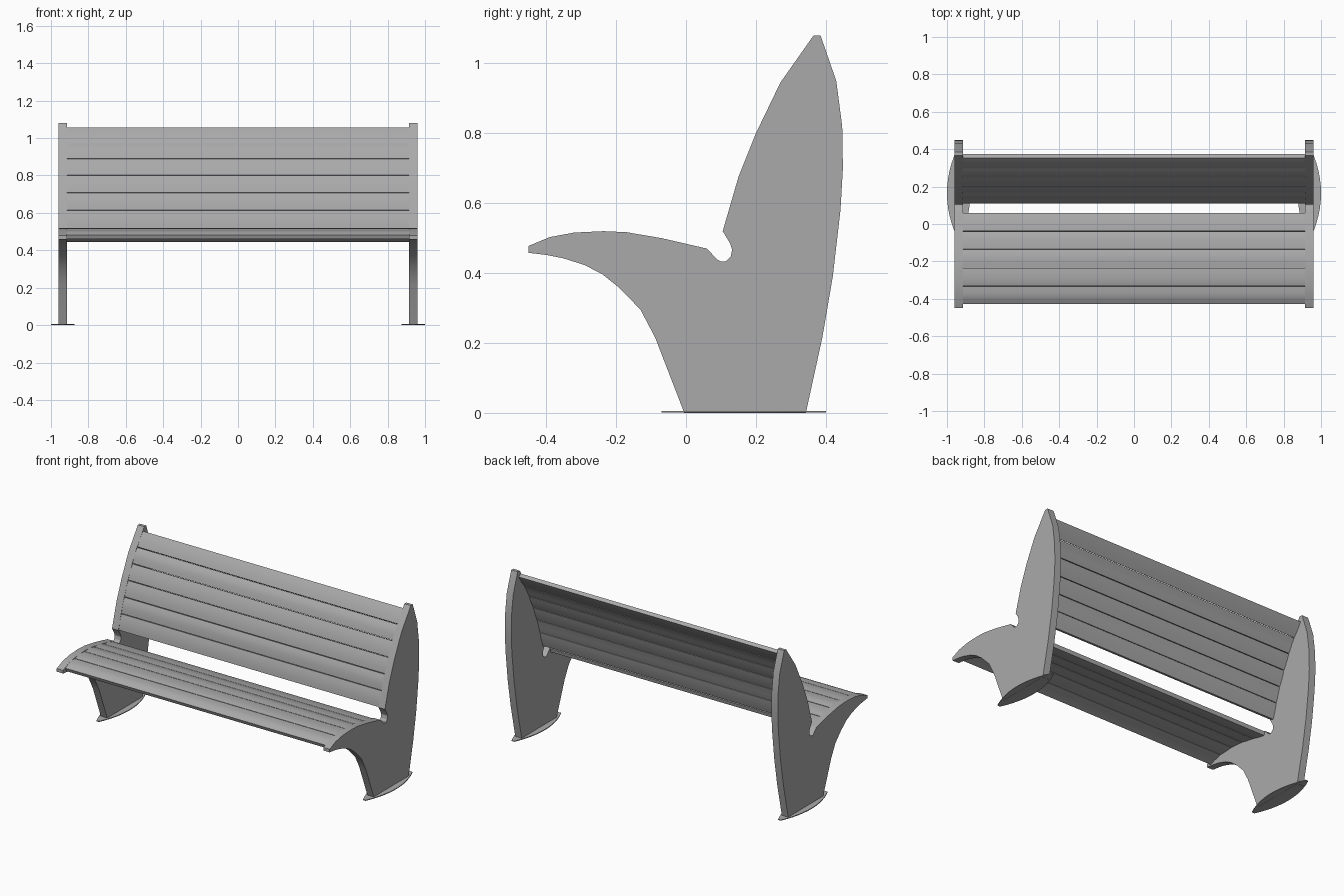
import bpy
import bmesh
import math
from mathutils import Vector

cube = bpy.data.objects.get("Cube")
if cube:
    bpy.data.objects.remove(cube, do_unlink=True)

grey = bpy.data.materials.new("mid_grey")
grey.use_nodes = True
colour = (0.4, 0.4, 0.4, 1)
grey.diffuse_color = colour
grey.node_tree.nodes["Principled BSDF"].inputs["Base Color"].default_value = colour


def prism(name, outline, low, high, place):
    """Extrude a flat outline from low to high; place maps (a, b, depth) to xyz."""
    bm = bmesh.new()
    rings = [[bm.verts.new(place(a, b, depth)) for a, b in outline] for depth in (low, high)]
    for ring in rings:
        bm.faces.new(ring)
    count = len(outline)
    for i in range(count):
        j = (i + 1) % count
        bm.faces.new((rings[0][i], rings[0][j], rings[1][j], rings[1][i]))
    bmesh.ops.recalc_face_normals(bm, faces=bm.faces)
    mesh = bpy.data.meshes.new(name)
    bm.to_mesh(mesh)
    bm.free()
    mesh.materials.append(grey)
    obj = bpy.data.objects.new(name, mesh)
    bpy.context.collection.objects.link(obj)
    bpy.ops.object.select_all(action='DESELECT')
    obj.select_set(True)
    bpy.context.view_layer.objects.active = obj
    bpy.ops.object.shade_smooth_by_angle(angle=math.radians(30))
    return obj


def along_x(a, b, depth):
    return (depth, a, b)


def along_z(a, b, depth):
    return (a, b, depth)


def sample(path, distance):
    """Point at a given distance along a polyline, extended past its ends."""
    for i, (start, end) in enumerate(zip(path, path[1:])):
        length = (end - start).length
        if distance <= length or i == len(path) - 2:
            return start.lerp(end, distance / length)
        distance -= length


def slats(name, path, count, thickness=0.03, gap=0.003, crown=0.004, steps=6):
    """Rows of softly crowned boards that follow a side profile."""
    total = sum((b - a).length for a, b in zip(path, path[1:]))
    pitch = total / count
    for n in range(count):
        top, under = [], []
        for k in range(steps + 1):
            t = k / steps
            s = n * pitch + gap / 2 + t * (pitch - gap)
            point = sample(path, s)
            tangent = (sample(path, s + 0.02) - sample(path, s - 0.02)).normalized()
            normal = Vector((-tangent.y, tangent.x))
            dip = crown * (1 - math.sin(math.pi * t))
            top.append(point - normal * dip)
            under.append(point - normal * (thickness - dip / 2))
        prism(f"{name}_{n + 1}", top + under[::-1], -INNER, INNER, along_x)


INNER, OUTER = 0.915, 0.96

# Side profile, as (y, z) runs
seat_edge = [(-0.39, 0.503), (-0.32, 0.516), (-0.235, 0.52), (-0.17, 0.517),
             (-0.07, 0.5), (0.06, 0.47)]
notch = [(0.09, 0.438), (0.1, 0.433), (0.115, 0.434), (0.128, 0.447),
         (0.132, 0.468), (0.125, 0.487)]
back_edge = [(0.105, 0.52), (0.15, 0.675), (0.2, 0.8), (0.27, 0.945)]
rear_edge = [(0.365, 1.08), (0.385, 1.08), (0.43, 0.95), (0.447, 0.82), (0.449, 0.7),
             (0.442, 0.58), (0.42, 0.39), (0.39, 0.215), (0.343, 0)]
leg_edge = [(-0.005, 0), (-0.088, 0.215), (-0.13, 0.295), (-0.19, 0.357), (-0.24, 0.397),
            (-0.29, 0.423), (-0.35, 0.442), (-0.4, 0.452), (-0.45, 0.458), (-0.45, 0.478)]
panel = seat_edge + notch + back_edge + rear_edge + leg_edge

# Foot plate outline: long barrel shape around the panel base
steps = 12
half = []
for k in range(steps + 1):
    t = 2 * k / steps - 1
    half.append((0.0625 * (1 - 0.85 * t * t), 0.165 + 0.235 * t))

# Side panels and foot plates
for side, sign in (("left", 1), ("right", -1)):
    prism(f"{side}_side_panel", panel, sign * INNER, sign * OUTER, along_x)
    middle = sign * (INNER + OUTER) / 2
    foot = [(middle + w, y) for w, y in half] + [(middle - w, y) for w, y in reversed(half)]
    prism(f"{side}_foot_plate", foot, 0.001, 0.006, along_z)

# Seat and backrest boards
slats("seat_slat", [Vector(p) for p in [(-0.43, 0.486)] + seat_edge], 5)
slats("back_slat", [Vector(p) for p in back_edge + [(0.351, 1.06)]], 6)
